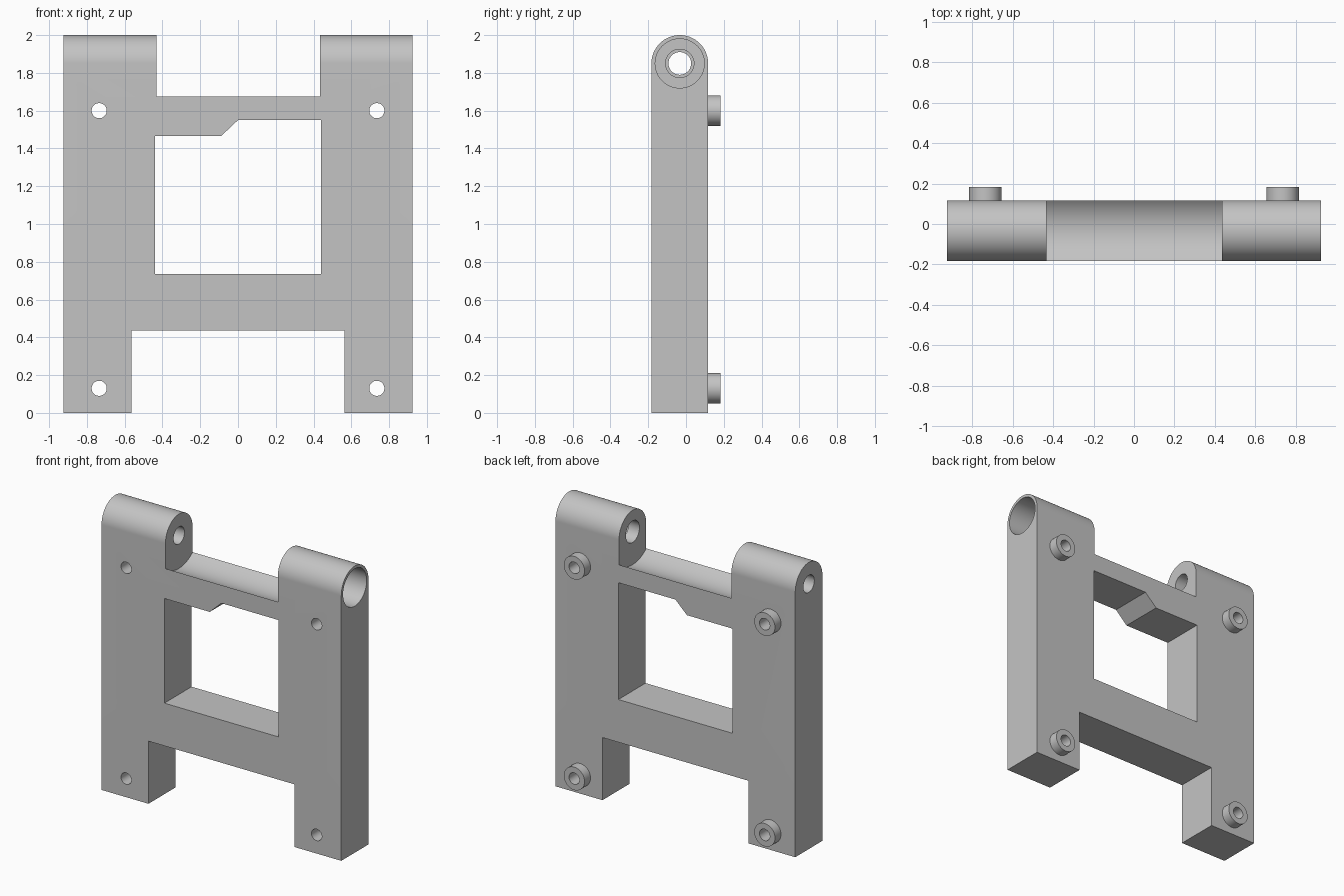
import bpy, bmesh, math
from mathutils import Matrix

cube = bpy.data.objects.get("Cube")
if cube:
    bpy.data.objects.remove(cube, do_unlink=True)

HALF_X, FRONT, BACK, TIP = 0.925, -0.183, 0.117, 0.183
AXIS_Y, AXIS_Z, LUG_R = (FRONT + BACK) / 2, 1.85, 0.15

grey = bpy.data.materials.new("light grey")
grey.use_nodes = True
grey.diffuse_color = (0.55, 0.55, 0.55, 1)
grey.node_tree.nodes["Principled BSDF"].inputs["Base Color"].default_value = grey.diffuse_color


def to_object(name, bm):
    bmesh.ops.recalc_face_normals(bm, faces=bm.faces)
    mesh = bpy.data.meshes.new(name)
    bm.to_mesh(mesh)
    bm.free()
    mesh.materials.append(grey)
    ob = bpy.data.objects.new(name, mesh)
    bpy.context.collection.objects.link(ob)
    return ob


def prism(name, points, offset):
    """Extrude a closed outline along a vector."""
    bm = bmesh.new()
    face = bm.faces.new([bm.verts.new(p) for p in points])
    ext = bmesh.ops.extrude_face_region(bm, geom=[face])
    verts = [g for g in ext["geom"] if isinstance(g, bmesh.types.BMVert)]
    bmesh.ops.translate(bm, verts=verts, vec=offset)
    return to_object(name, bm)


def cylinder(name, axis, radius, start, end, a, z, segments=64):
    """Cylinder along x (a is y) or along y (a is x), from start to end."""
    mid = (start + end) / 2
    if axis == "X":
        place = Matrix.Translation((mid, a, z)) @ Matrix.Rotation(math.pi / 2, 4, "Y")
    else:
        place = Matrix.Translation((a, mid, z)) @ Matrix.Rotation(math.pi / 2, 4, "X")
    bm = bmesh.new()
    bmesh.ops.create_cone(bm, cap_ends=True, segments=segments, radius1=radius,
                          radius2=radius, depth=end - start, matrix=place)
    return to_object(name, bm)


def combine(target, tool, operation):
    """Apply a boolean and drop the tool."""
    tool.hide_render = True
    mod = target.modifiers.new("cut", "BOOLEAN")
    mod.operation, mod.solver, mod.object = operation, "EXACT", tool
    deps = bpy.context.evaluated_depsgraph_get()
    mesh = bpy.data.meshes.new_from_object(target.evaluated_get(deps))
    target.modifiers.clear()
    target.data = mesh
    bpy.data.objects.remove(tool, do_unlink=True)


# Body: side profile with a rounded top, extruded across the width
STEPS = 64
arc = [(-HALF_X, AXIS_Y + LUG_R * math.cos(math.pi * i / STEPS),
        AXIS_Z + LUG_R * math.sin(math.pi * i / STEPS)) for i in range(STEPS + 1)]
side = [(-HALF_X, BACK, 0)] + arc + [(-HALF_X, FRONT, 0)]
frame = prism("bracket_frame", side, (2 * HALF_X, 0, 0))

# Openings: window with a stepped upper edge, and the gap between the legs
window = [(-0.44, 0.735), (0.44, 0.735), (0.44, 1.55), (0, 1.55), (-0.09, 1.465), (-0.44, 1.465)]
leg_gap = [(-0.563, -0.2), (0.563, -0.2), (0.563, 0.437), (-0.563, 0.437)]
for name, outline in (("window_cutter", window), ("leg_gap_cutter", leg_gap)):
    combine(frame, prism(name, [(x, -0.5, z) for x, z in outline], (0, 1, 0)), "DIFFERENCE")

# Saddle between the lugs, then the pivot bores
for name, radius, start, end in (("saddle_cutter", 0.23, -0.432, 0.435),
                                 ("right_pivot_cutter", 0.06, -1.1, -0.3),
                                 ("left_pivot_cutter", 0.075, 0.3, 1.1),
                                 ("left_counterbore_cutter", 0.13, 0.52, 1.1)):
    combine(frame, cylinder(name, "X", radius, start, end, AXIS_Y, AXIS_Z, 96), "DIFFERENCE")

# Rear bosses with bolt holes through the frame
spots = [(x, z) for x in (-0.735, 0.735) for z in (0.13, 1.6)]
for x, z in spots:
    combine(frame, cylinder("boss", "Y", 0.08, 0.05, TIP, x, z), "UNION")
for x, z in spots:
    combine(frame, cylinder("bolt_hole_cutter", "Y", 0.04, -0.5, 0.5, x, z, 48), "DIFFERENCE")

# Smooth the curved faces, keep the edges sharp
bpy.ops.object.select_all(action="DESELECT")
frame.select_set(True)
bpy.context.view_layer.objects.active = frame
bpy.ops.object.shade_smooth_by_angle(angle=math.radians(25))
